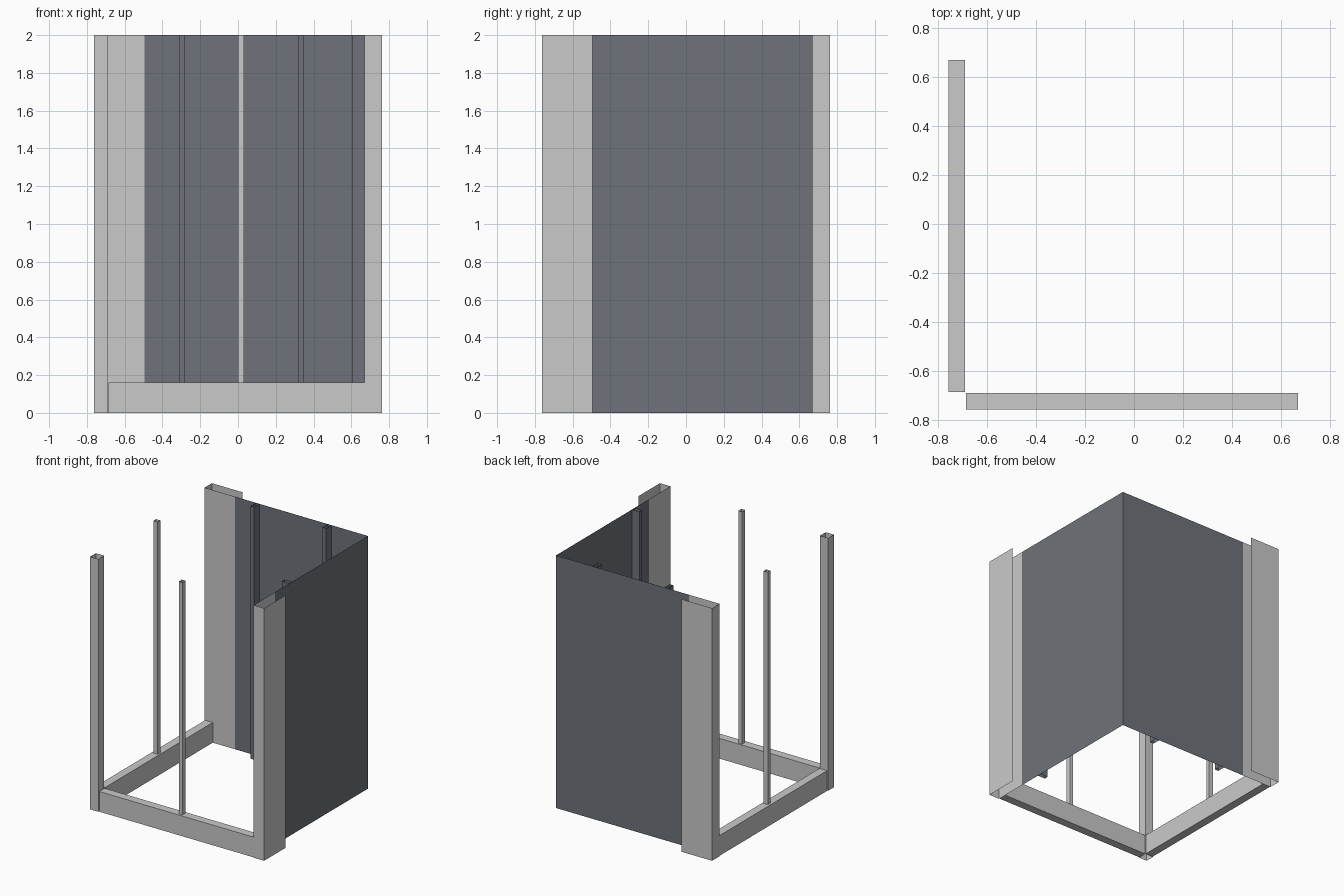
import bpy

cube = bpy.data.objects.get("Cube")
if cube:
    bpy.data.objects.remove(cube, do_unlink=True)


def make_material(name, color):
    mat = bpy.data.materials.new(name)
    mat.use_nodes = True
    mat.diffuse_color = color
    mat.node_tree.nodes["Principled BSDF"].inputs["Base Color"].default_value = color
    return mat


light_grey = make_material("light grey", (0.59, 0.59, 0.59, 1))
slate = make_material("slate grey", (0.156, 0.171, 0.195, 1))

OUT, IN, EDGE = 0.762, 0.67, -0.495   # outer face, panel line, panel end
POST, TOP, BEAM = 0.69, 2.0, 0.16     # post inner face, full height, beam height


def add_mesh(name, verts, faces, mat):
    mesh = bpy.data.meshes.new(name)
    mesh.from_pydata(verts, [], faces)
    mesh.materials.append(mat)
    obj = bpy.data.objects.new(name, mesh)
    bpy.context.collection.objects.link(obj)
    return obj


def wall(name, path, mat, z0=0.0, z1=TOP, closed=False, capped=False):
    """Raise a counter-clockwise plan path into thin upright sheets."""
    n = len(path)
    verts = [(x, y, z) for z in (z0, z1) for x, y in path]
    faces = [(i, (i + 1) % n, (i + 1) % n + n, i + n)
             for i in range(n if closed else n - 1)]
    if capped:
        faces += [tuple(reversed(range(n))), tuple(range(n, 2 * n))]
    return add_mesh(name, verts, faces, mat)


def rect(x0, x1, y0, y1):
    return [(x0, y0), (x1, y0), (x1, y1), (x0, y1)]


def flip(path):
    """Mirror a plan path across the diagonal, keeping its winding."""
    return [(y, x) for x, y in reversed(path)]


# Corner cladding channels, open at top, bottom and panel end
channel = [(EDGE, OUT), (-OUT, OUT), (-OUT, IN), (EDGE, IN)]
wall("back_corner_channel", channel, light_grey)
wall("front_corner_channel", flip(channel), light_grey)

# Hollow square post at the open corner
wall("corner_post", rect(-OUT, -POST, -OUT, -POST), light_grey, closed=True)

# Low solid beams along the two open sides
beam = rect(-0.685, IN, -0.757, -POST)
wall("front_beam", beam, light_grey, z1=BEAM, closed=True, capped=True)
wall("side_beam", flip(beam), light_grey, z1=BEAM, closed=True, capped=True)

# Slim hollow uprights standing on the beams
upright = rect(0.0, 0.032, -0.74, -0.703)
wall("front_upright", upright, light_grey, z0=BEAM, closed=True)
wall("side_upright", flip(upright), light_grey, z0=BEAM, closed=True)

# Two sheet panels meeting at the closed corner
wall("wall_panels", [(IN, EDGE), (IN, IN), (EDGE, IN)], slate)


# Studs on the inner faces of the panels
def stud(at):
    return [(at, IN), (at, 0.603), (at + 0.032, 0.603), (at + 0.032, IN)]


for i, at in enumerate((-0.312, 0.318)):
    wall(f"back_stud_{i + 1}", stud(at), slate)
wall("side_stud", flip(stud(-0.312)), slate)
